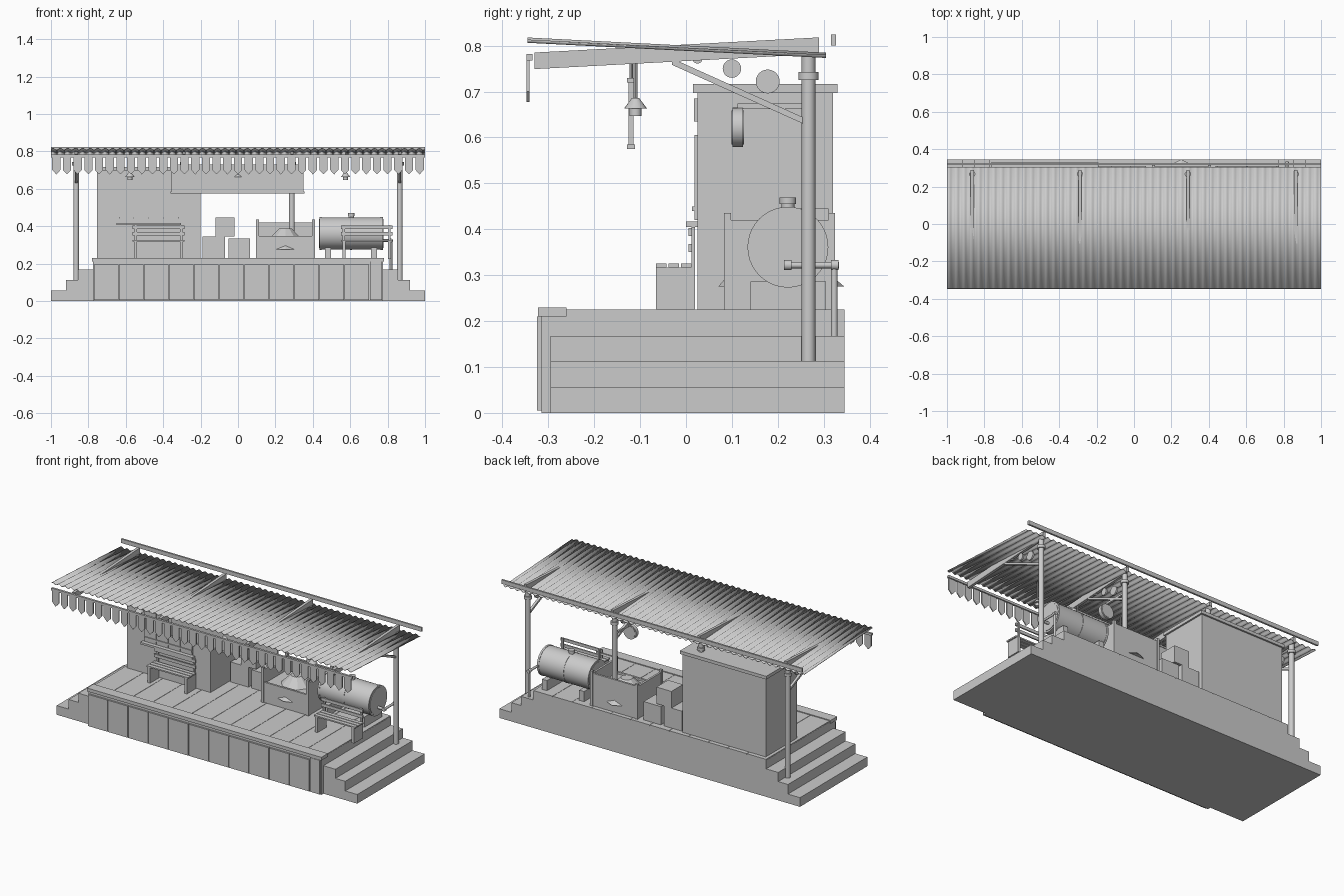
import bpy, bmesh, math
from mathutils import Vector

cube = bpy.data.objects.get("Cube")
if cube:
    bpy.data.objects.remove(cube)

grey = bpy.data.materials.new("plain grey")
grey.use_nodes = True
grey.diffuse_color = (0.6, 0.6, 0.6, 1)
grey.node_tree.nodes["Principled BSDF"].inputs["Base Color"].default_value = (0.6, 0.6, 0.6, 1)


def finish(name, bm, smooth=False):
    bmesh.ops.recalc_face_normals(bm, faces=bm.faces)
    mesh = bpy.data.meshes.new(name)
    bm.to_mesh(mesh)
    bm.free()
    mesh.materials.append(grey)
    ob = bpy.data.objects.new(name, mesh)
    bpy.context.collection.objects.link(ob)
    if smooth:
        bpy.ops.object.select_all(action='DESELECT')
        ob.select_set(True)
        bpy.context.view_layer.objects.active = ob
        bpy.ops.object.shade_smooth_by_angle(angle=math.radians(35))
    return ob


def box(name, x, y, z):
    """Box from (min, max) pairs."""
    bm = bmesh.new()
    bmesh.ops.create_cube(bm, size=1)
    for v in bm.verts:
        v.co = [r[0] if c < 0 else r[1] for c, r in zip(v.co, (x, y, z))]
    return finish(name, bm)


def rod(name, a, b, r, r2=None, sides=20):
    """Round bar or cone from point a to point b."""
    a, b = Vector(a), Vector(b)
    bm = bmesh.new()
    bmesh.ops.create_cone(bm, cap_ends=True, segments=sides, radius1=r,
                          radius2=r if r2 is None else r2, depth=(b - a).length)
    turn = (b - a).to_track_quat('Z', 'Y')
    for v in bm.verts:
        v.co = turn @ v.co + (a + b) / 2
    return finish(name, bm, True)


def prism(name, pts, axis, lo, hi):
    """Extrude a closed 2D outline along axis 0 (x) or 1 (y)."""
    bm = bmesh.new()
    def place(p, d):
        return (d, p[0], p[1]) if axis == 0 else (p[0], d, p[1])
    face = bm.faces.new([bm.verts.new(place(p, lo)) for p in pts])
    out = bmesh.ops.extrude_face_region(bm, geom=[face])
    for v in out["geom"]:
        if isinstance(v, bmesh.types.BMVert):
            v.co[axis] = hi
    return finish(name, bm)


def beam(name, x, width, a, b, h):
    """Sloping timber in the yz plane, a and b on its centre line."""
    d = h / 2
    prism(name, [(a[0], a[1] - d), (b[0], b[1] - d), (b[0], b[1] + d), (a[0], a[1] + d)],
          0, x - width / 2, x + width / 2)


# Platform, deck boards, lip and front panels
box("platform", (-.775, .775), (-.315, .345), (0, .22))
boards = 12
for i in range(boards):
    w = 1.55 / boards
    x = -.775 + i * w
    box("deck_board", (x + .001, x + w - .001), (-.315, .345), (.22, .225))
box("front_lip", (-.78, .78), (-.322, -.26), (.21, .23))
for i in range(11):
    x = -.77 + i * .134
    box("front_panel", (x, x + .13), (-.325, -.314), (.005, .195))
box("end_panel", (.707, .77), (-.325, -.314), (.005, .21))

# Steps at both ends
for s in (-1, 1):
    for edge, top in ((1, .055), (.92, .113), (.855, .168)):
        box("step", sorted((s * .7, s * edge)), (-.295, .345), (0, top))

# Ticket booth with shuttered window, sill and plaque
box("booth", (-.755, -.2), (.025, .32), (.22, .7))
box("booth_roof", (-.765, -.19), (.015, .33), (.697, .716))
for i in range(4):
    x = -.635 + i * .08
    box("shutter", (x, x + .077), (.018, .026), (.42, .605))
box("window_sill", (-.65, -.305), (0, .026), (.405, .417))
box("shutter_rail", (-.635, -.317), (.013, .02), (.44, .45))
box("wall_plaque", (-.33, -.23), (.017, .026), (.635, .685))

# Roof posts, rafters and scrolled brackets
for x in (-.865, -.288, .288, .865):
    base = .113 if abs(x) > .8 else .225
    rod("post", (x, .267, base), (x, .267, .785), .015)
    rod("post_collar", (x, .267, .725), (x, .267, .743), .022)
    beam("rafter", x, .017, (-.33, .767), (.29, .8), .036)
    beam("brace", x, .015, (-.03, .765), (.255, .637), .014)
    for y, z, r in ((.178, .722, .026), (.1, .75, .02), (.025, .772, .011)):
        rod("bracket_disc", (x - .005, y, z), (x + .005, y, z), r, sides=24)

# Corrugated roof sheet
bm = bmesh.new()
ribs, per = 50, 6
rows = []
for y, z in ((-.345, .812), (.305, .779)):
    rows.append([bm.verts.new((-1 + 2 * i / (ribs * per), y,
                 z + .005 * math.sin(2 * math.pi * i / per))) for i in range(ribs * per + 1)])
for i in range(ribs * per):
    bm.faces.new((rows[0][i], rows[0][i + 1], rows[1][i + 1], rows[1][i]))
sheet = finish("roof_sheet", bm, True)
solid = sheet.modifiers.new("thickness", 'SOLIDIFY')
solid.thickness = .003
solid.offset = 0
box("rear_gutter", (-1, 1), (.316, .327), (.8, .824))

# Pointed valance under the front edge
box("valance_rail", (-1, 1), (-.347, -.334), (.768, .782))
count = 35
for i in range(count):
    x = -1 + (i + .5) * 2 / count
    w = .022
    prism("valance_strip", [(x - w, .77), (x - w, .7), (x, .677), (x + w, .7), (x + w, .77)],
          1, -.347, -.341)

# Hanging sign board
box("sign_board", (-.355, .35), (-.125, -.114), (.58, .725))
for z in (.575, .72):
    box("sign_trim", (-.36, .355), (-.128, -.111), (z, z + .01))
for x in (-.288, .288):
    rod("sign_hanger", (x, -.119, .73), (x, -.119, .77), .004, sides=8)

# Pendant lamps
for x in (-.578, 0, .575):
    rod("lamp_rod", (x, -.11, .68), (x, -.11, .795), .004, sides=8)
    rod("lamp_shade", (x, -.11, .663), (x, -.11, .686), .025, .008)
    rod("lamp_bulb", (x, -.11, .647), (x, -.11, .664), .013)

# Round clock on an arm from the post
rod("clock_case", (.288, .101, .622), (.288, .124, .622), .043, sides=32)
rod("clock_face", (.288, .099, .622), (.288, .126, .622), .037, sides=32)
box("clock_arm", (.282, .294), (.112, .26), (.662, .674))


# Slatted benches
def bench(cx):
    x = (cx - .138, cx + .138)
    for s in (-1, 1):
        e = cx + s * .122
        box("bench_end", (e - .008, e + .008), (-.065, .02), (.225, .317))
        box("bench_back_post", (e - .006, e + .006), (.012, .02), (.31, .405))
    for y in (-.065, -.038, -.011):
        box("bench_seat_slat", x, (y, y + .023), (.317, .325))
    for z in (.35, .385):
        box("bench_back_slat", x, (.005, .013), (z, z + .018))


bench(-.425)
bench(.688)

# Stacked crates
for x0, x1, z0, z1 in ((-.19, -.07, .225, .345), (-.05, .065, .225, .335), (-.12, -.02, .345, .445)):
    box("crate", (x0, x1), (.2, .31), (z0, z1))

# Open bunker with corner posts, heap and chutes
for x in (.095, .395):
    for y in (.083, .31):
        box("bunker_post", (x, x + .016), (y, y + .015), (.225, .435))
    box("bunker_side", (x + .002, x + .014), (.09, .318), (.225, .42))
box("bunker_front", (.105, .4), (.088, .1), (.225, .347))
box("bunker_back", (.105, .4), (.308, .32), (.225, .42))
box("bunker_fill", (.105, .4), (.095, .31), (.225, .335))
bm = bmesh.new()
bmesh.ops.create_cone(bm, cap_ends=True, segments=10, radius1=.095, radius2=.035, depth=.06)
bmesh.ops.translate(bm, verts=bm.verts, vec=(.253, .2, .358))
finish("heap", bm)
for wall, tip in ((.09, .07), (.318, .345)):
    bm = bmesh.new()
    rim = [bm.verts.new(p) for p in ((.195, wall, .275), (.253, tip, .275), (.31, wall, .275))]
    top = bm.verts.new((.253, wall, .298))
    bm.faces.new(rim)
    for a, b in ((0, 1), (1, 2), (2, 0)):
        bm.faces.new((rim[a], rim[b], top))
    finish("chute", bm)

# Water tank on saddles, with hatch and drain pipe
cy, cz = .222, .361
rod("tank", (.437, cy, cz), (.773, cy, cz), .086, sides=40)
for x in (.435, .598, .763):
    rod("tank_band", (x, cy, cz), (x + .012, cy, cz), .088, sides=40)
for x in (.432, .77):
    rod("tank_end", (x, cy, cz), (x + .008, cy, cz), .078, sides=40)
rod("tank_hatch", (.605, cy, .44), (.605, cy, .458), .014)
rod("tank_hatch_cap", (.605, cy, .455), (.605, cy, .469), .018)
for x in (.465, .712):
    box("tank_saddle", (x, x + .032), (.14, .305), (.225, .286))
rod("outlet_pipe", (.765, cy, .322), (.818, cy, .322), .008)
rod("cross_pipe", (.818, .214, .322), (.818, .333, .322), .007)
rod("down_pipe", (.818, .323, .168), (.818, .323, .33), .007)
for y in (.214, .316):
    rod("pipe_joint", (.818, y, .322), (.818, y + .016, .322), .011)
